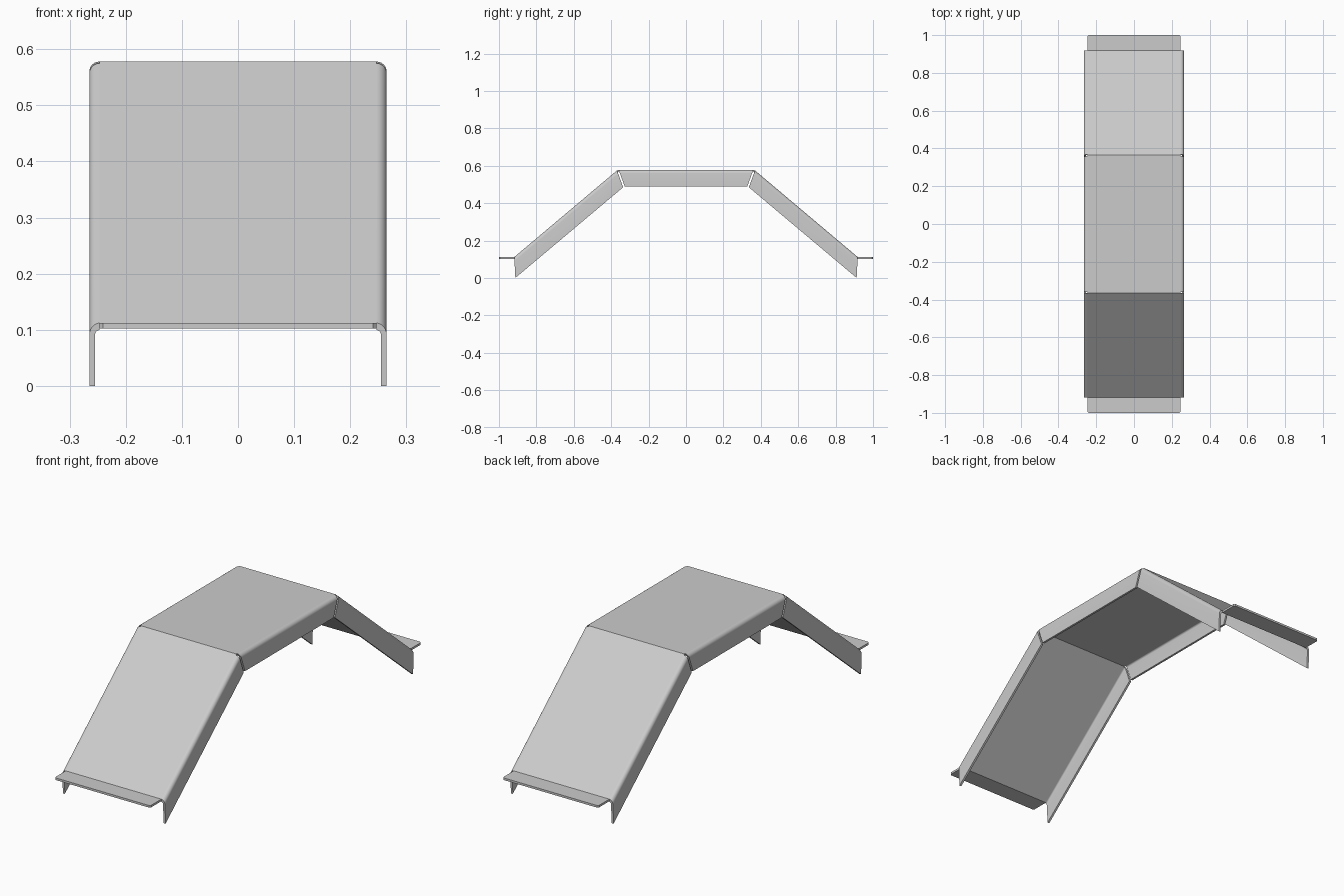
import bpy, bmesh, math
from math import sin, cos, tan, radians

cube = bpy.data.objects.get("Cube")
if cube:
    bpy.data.objects.remove(cube, do_unlink=True)

steel = bpy.data.materials.new("light_grey_steel")
steel.use_nodes = True
GREY = (0.6, 0.6, 0.6, 1)
steel.diffuse_color = GREY
steel.node_tree.nodes["Principled BSDF"].inputs["Base Color"].default_value = GREY

# Sheet dimensions
THICK, DEPTH, RADIUS, FLAT = 0.01, 0.09, 0.018, 0.247
TOP_Y, TOP_Z = 0.365, 0.578
FOOT_Y, FOOT_Z = 0.918, 0.112
TIP_Y, GAP = 1.0, 0.005
SLOPE = math.atan2(TOP_Z - FOOT_Z, FOOT_Y - TOP_Y)
MITRE = tan(SLOPE / 2)


def finish(name, bm):
    bmesh.ops.recalc_face_normals(bm, faces=bm.faces[:])
    mesh = bpy.data.meshes.new(name)
    bm.to_mesh(mesh)
    bm.free()
    obj = bpy.data.objects.new(name, mesh)
    bpy.context.collection.objects.link(obj)
    mesh.materials.append(steel)
    bpy.ops.object.select_all(action='DESELECT')
    bpy.context.view_layer.objects.active = obj
    obj.select_set(True)
    bpy.ops.object.shade_smooth_by_angle(angle=radians(30))


def skin(inset):
    """One face of the folded sheet: (x, distance below top, is_flange)."""
    r = RADIUS - inset
    half = [(FLAT - 0.0005, inset, False)]
    for i in range(7):
        a = radians(15 * i)
        half.append((FLAT + r * sin(a), RADIUS - r * cos(a), True))
    half.append((FLAT + r, DEPTH, True))
    return [(-x, d, f) for x, d, f in reversed(half)] + half


def channel(name, start, end):
    """Folded channel between two ends; each end maps (depth, flange) to y, z."""
    bm = bmesh.new()
    rings = []
    for place in (start, end):
        for inset in (0, THICK):
            rings.append([bm.verts.new((x, *place(d, f))) for x, d, f in skin(inset)])
    so, si, eo, ei = rings
    last = len(so) - 1
    web = last // 2
    for i in range(last):
        bm.faces.new((so[i], so[i + 1], eo[i + 1], eo[i]))
        bm.faces.new((si[i], ei[i], ei[i + 1], si[i + 1]))
        if i != web:
            bm.faces.new((so[i], si[i], si[i + 1], so[i + 1]))
            bm.faces.new((eo[i], eo[i + 1], ei[i + 1], ei[i]))
    for i in (0, last):
        bm.faces.new((so[i], eo[i], ei[i], si[i]))
    finish(name, bm)


def platform_end(side):
    return lambda d, f: (side * (TOP_Y - d * MITRE - GAP * f), TOP_Z - d)


def ramp_top(side):
    def place(d, f):
        s = d * MITRE + GAP * f
        y = TOP_Y + s * cos(SLOPE) - d * sin(SLOPE)
        return side * y, TOP_Z - s * sin(SLOPE) - d * cos(SLOPE)
    return place


def ramp_foot(side):
    def place(d, f):
        y = FOOT_Y - d * (0.06 if f else MITRE)
        s = (y - TOP_Y + d * sin(SLOPE)) / cos(SLOPE)
        return side * y, max(0, TOP_Z - s * sin(SLOPE) - d * cos(SLOPE))
    return place


def lip(name, side):
    """Flat landing tongue with eased outer corners."""
    bm = bmesh.new()
    ease = 0.006
    outline = [(-FLAT, FOOT_Y), (-FLAT, TIP_Y - ease), (-FLAT + ease, TIP_Y),
               (FLAT - ease, TIP_Y), (FLAT, TIP_Y - ease), (FLAT, FOOT_Y)]
    upper = [bm.verts.new((x, side * y, FOOT_Z)) for x, y in outline]
    lower = [bm.verts.new((x, side * (y - THICK * MITRE if y == FOOT_Y else y),
                           FOOT_Z - THICK)) for x, y in outline]
    bm.faces.new(upper)
    bm.faces.new(lower[::-1])
    for i in range(len(outline) - 1):
        bm.faces.new((upper[i], lower[i], lower[i + 1], upper[i + 1]))
    finish(name, bm)


# Raised platform, then a ramp and tongue at each end
channel("platform", platform_end(-1), platform_end(1))
for label, side in (("front", -1), ("back", 1)):
    channel(label + "_ramp", ramp_top(side), ramp_foot(side))
    lip(label + "_lip", side)
